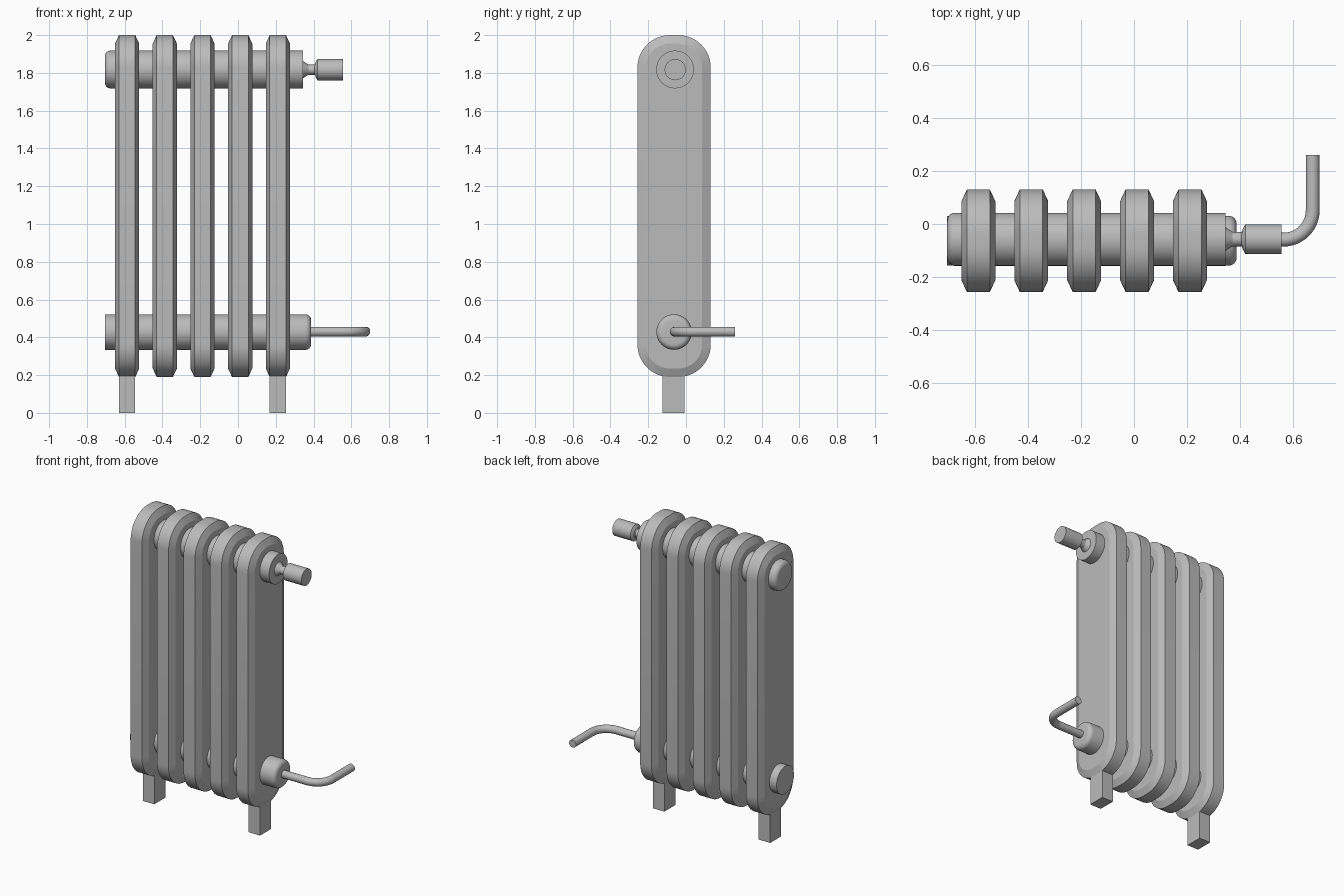
import bpy
import bmesh
import math
from mathutils import Matrix

cube = bpy.data.objects.get("Cube")
if cube:
    bpy.data.objects.remove(cube, do_unlink=True)

CENTRE_Y = -0.063
GREY = (0.5, 0.5, 0.5, 1.0)

metal = bpy.data.materials.new("grey_metal")
metal.diffuse_color = GREY
metal.use_nodes = True
bsdf = next(n for n in metal.node_tree.nodes if n.type == "BSDF_PRINCIPLED")
bsdf.inputs["Base Color"].default_value = GREY


def finish(name, bm, smooth=True):
    """Turn a bmesh into a named, shaded object."""
    bmesh.ops.recalc_face_normals(bm, faces=bm.faces)
    mesh = bpy.data.meshes.new(name)
    bm.to_mesh(mesh)
    bm.free()
    mesh.materials.append(metal)
    obj = bpy.data.objects.new(name, mesh)
    bpy.context.collection.objects.link(obj)
    if smooth:
        bpy.ops.object.select_all(action="DESELECT")
        obj.select_set(True)
        bpy.context.view_layer.objects.active = obj
        bpy.ops.object.shade_smooth_by_angle(angle=math.radians(25))
    return obj


def skin(bm, rings):
    """Bridge equal-length rings of points and cap both ends."""
    loops = [[bm.verts.new(p) for p in ring] for ring in rings]
    n = len(loops[0])
    for a, b in zip(loops, loops[1:]):
        for i in range(n):
            j = (i + 1) % n
            bm.faces.new((a[i], a[j], b[j], b[i]))
    bm.faces.new(loops[0])
    bm.faces.new(loops[-1])


def rounded_outline(x, inset, steps=14):
    """Tall rounded rectangle in the y-z plane."""
    half_y, half_z, mid_z, radius = 0.194, 0.905, 1.095, 0.172
    points = []
    for quarter, (sy, sz) in enumerate(((1, 1), (-1, 1), (-1, -1), (1, -1))):
        for s in range(steps + 1):
            a = (quarter + s / steps) * math.pi / 2
            points.append((x,
                           CENTRE_Y + sy * (half_y - radius) + (radius - inset) * math.cos(a),
                           mid_z + sz * (half_z - radius) + (radius - inset) * math.sin(a)))
    return points


def turned(name, profile, y, z, sides=40):
    """Part turned around a line parallel to x, from (x, radius) pairs."""
    bm = bmesh.new()
    skin(bm, [[(x, y + r * math.cos(2 * math.pi * i / sides),
                z + r * math.sin(2 * math.pi * i / sides)) for i in range(sides)]
              for x, r in profile])
    return finish(name, bm)


def rounded_end(x_end, radius, bevel, side, steps=6):
    """Profile points of a rounded rim, from the tube wall to the end face."""
    return [(x_end - side * bevel * (1 - math.sin(a)), radius - bevel * (1 - math.cos(a)))
            for a in (i * math.pi / 2 / steps for i in range(steps + 1))]


# Five bevelled radiator sections
for i in range(5):
    x = -0.587 + 0.1995 * i
    bm = bmesh.new()
    skin(bm, [rounded_outline(x + dx, inset) for dx, inset in
              ((-0.064, 0.045), (-0.043, 0), (0.043, 0), (0.064, 0.045))])
    finish(f"radiator_section_{i + 1}", bm)

# Header tubes, each with one rounded end
turned("upper_tube", rounded_end(-0.705, 0.1, 0.03, -1)[::-1] + [(0.345, 0.1)], -0.058, 1.818)
turned("lower_tube", [(-0.705, 0.094)] + rounded_end(0.387, 0.094, 0.03, 1), CENTRE_Y, 0.428)

# Valve neck and knob
turned("valve_neck", [(0.335, 0.052), (0.345, 0.045), (0.372, 0.027),
                      (0.405, 0.027), (0.42, 0.045)], -0.057, 1.817)
turned("valve_knob", [(0.41, 0.038), (0.42, 0.056), (0.557, 0.056)], -0.057, 1.817)

# Feet under the two end sections
for name, x in (("right_foot", -0.587), ("left_foot", 0.211)):
    bm = bmesh.new()
    bmesh.ops.create_cube(bm, size=1, matrix=Matrix.Translation((x, -0.066, 0.13))
                          @ Matrix.Diagonal((0.086, 0.118, 0.26, 1)))
    finish(name, bm, smooth=False)

# Bent supply pipe leaving the lower tube and turning to the back
PIPE_X, PIPE_Y, BEND, PIPE_R = 0.674, -0.059, 0.11, 0.026
path = [(0.37, PIPE_Y, 0)]
for i in range(13):
    a = i / 12 * math.pi / 2
    path.append((PIPE_X - BEND + BEND * math.sin(a), PIPE_Y + BEND * (1 - math.cos(a)), a))
path.append((PIPE_X, 0.26, math.pi / 2))
bm = bmesh.new()
skin(bm, [[(x - math.sin(a) * PIPE_R * math.cos(t), y + math.cos(a) * PIPE_R * math.cos(t),
            0.43 + PIPE_R * math.sin(t)) for t in (k * math.pi / 10 for k in range(20))]
          for x, y, a in path])
finish("supply_pipe", bm)
